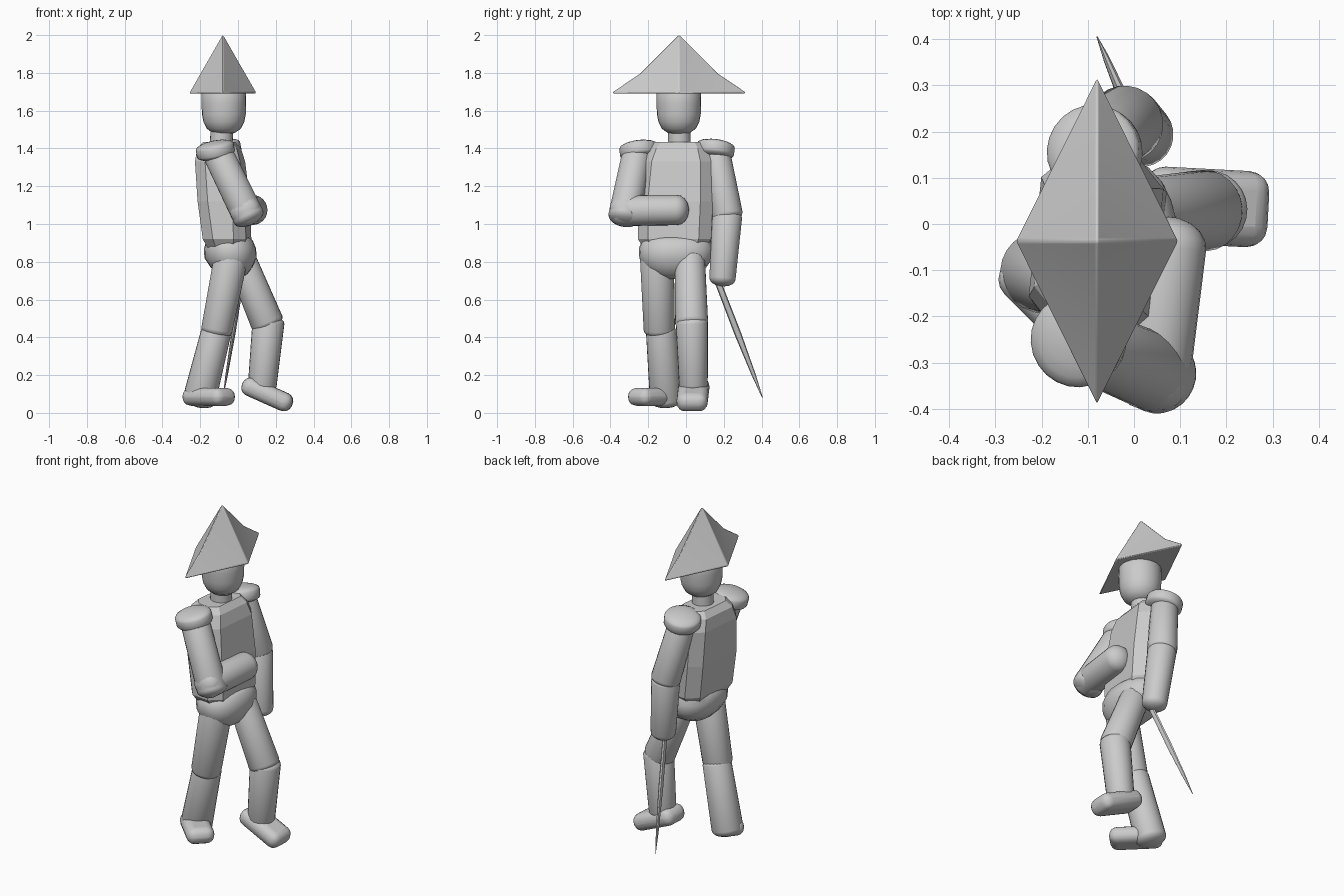
import bpy, math
from mathutils import Vector, Matrix

if "Cube" in bpy.data.objects:
    bpy.data.objects.remove(bpy.data.objects["Cube"])


def finish(name, verts, faces, angle=40, bevel=0, segs=3):
    me = bpy.data.meshes.new(name)
    me.from_pydata([tuple(v) for v in verts], [], faces)
    ob = bpy.data.objects.new(name, me)
    bpy.context.collection.objects.link(ob)
    if bevel:
        m = ob.modifiers.new("bevel", 'BEVEL')
        m.width, m.segments, m.limit_method = bevel, segs, 'ANGLE'
        m.angle_limit = math.radians(20)
    bpy.ops.object.select_all(action='DESELECT')
    ob.select_set(True)
    bpy.context.view_layer.objects.active = ob
    if angle:
        bpy.ops.object.shade_smooth_by_angle(angle=math.radians(angle))
    return ob


def loft(name, rings, **kw):
    """Skin a list of equally long rings, with closed ends."""
    n = len(rings[0])
    faces = [(a * n + i, a * n + (i + 1) % n, (a + 1) * n + (i + 1) % n, (a + 1) * n + i)
             for a in range(len(rings) - 1) for i in range(n)]
    faces += [tuple(reversed(range(n))), tuple(range((len(rings) - 1) * n, len(rings) * n))]
    return finish(name, [v for r in rings for v in r], faces, **kw)


def limb(name, p0, p1, r0, r1, k0=0.5, k1=0.5, sides=24):
    """Tapered round bar from tip p0 to tip p1; k sets how long each rounded end is."""
    p0, p1 = Vector(p0), Vector(p1)
    d = (p1 - p0).normalized()
    rot = d.to_track_quat('Z', 'Y')
    L = (p1 - p0).length
    angs = [math.radians(a) for a in (8, 30, 50, 70, 90)]
    prof = [(r0 * math.sin(a), r0 * k0 * (1 - math.cos(a))) for a in angs]
    prof += [(r1 * math.sin(a), L - r1 * k1 * (1 - math.cos(a))) for a in reversed(angs)]
    rings = []
    for r, t in prof:
        rings.append([p0 + rot @ Vector((r * math.cos(2 * math.pi * i / sides),
                                         r * math.sin(2 * math.pi * i / sides), t))
                      for i in range(sides)])
    return loft(name, rings)


def oval(name, levels, sides=24, power=1.0, **kw):
    """Stack of oval rings: (z, cx, cy, rx, ry)."""
    def s(v):
        return math.copysign(abs(v) ** power, v)
    rings = [[(cx + rx * s(math.cos(2 * math.pi * i / sides)),
               cy + ry * s(math.sin(2 * math.pi * i / sides)), z) for i in range(sides)]
             for z, cx, cy, rx, ry in levels]
    return loft(name, rings, **kw)


def block(name, centre, size, yaw=0, pitch=0, bevel=0.045):
    m = Matrix.Rotation(math.radians(yaw), 3, 'Z') @ Matrix.Rotation(math.radians(pitch), 3, 'Y')
    sx, sy, sz = (s / 2 for s in size)
    base = [(-sx, -sy), (sx, -sy), (sx, sy), (-sx, sy)]
    rings = [[Vector(centre) + m @ Vector((x, y, z)) for x, y in base] for z in (-sz, sz)]
    return loft(name, rings, bevel=bevel, segs=4)


# Hat: diamond plan with flared long tips
hx, hy = -0.08, -0.037
base = [(0.175, 0), (0, 0.352), (-0.175, 0), (0, -0.352)]
hv = [(hx + x, hy + y, z) for z in (1.69, 1.70) for x, y in base]
hv += [(hx, hy, 2.005), (hx, hy + 0.21, 1.795), (hx, hy - 0.21, 1.795)]
hf = [(3, 2, 1, 0)] + [(i, (i + 1) % 4, 4 + (i + 1) % 4, 4 + i) for i in range(4)]
hf += [(8, 4, 9), (8, 9, 6), (8, 6, 10), (8, 10, 4),
       (9, 4, 5), (9, 5, 6), (10, 6, 7), (10, 7, 4)]
finish("hat", hv, hf, angle=30, bevel=0.008, segs=2)

# Head and neck
oval("head", [(z, -0.075, -0.038, r, r) for z, r in
              ((1.475, 0.03), (1.483, 0.06), (1.505, 0.09), (1.54, 0.108), (1.58, 0.116),
               (1.64, 0.118), (1.70, 0.117), (1.74, 0.09))])
oval("neck", [(1.38, -0.09, -0.035, 0.06, 0.06), (1.52, -0.085, -0.035, 0.06, 0.06)])

# Torso: chamfered faceted block, leaning back and turned slightly
yaw = Matrix.Rotation(math.radians(-6), 3, 'Z')
rings = []
for z, cx, cy, a, b, c in ((0.875, -0.055, -0.055, 0.095, 0.165, 0.05),
                           (0.92, -0.058, -0.055, 0.115, 0.195, 0.06),
                           (1.12, -0.075, -0.05, 0.125, 0.20, 0.06),
                           (1.33, -0.095, -0.04, 0.12, 0.19, 0.06),
                           (1.40, -0.10, -0.037, 0.105, 0.165, 0.055),
                           (1.435, -0.10, -0.035, 0.075, 0.13, 0.04)):
    ring = [(a, -b + c), (a, b - c), (a - c, b), (c - a, b),
            (-a, b - c), (-a, c - b), (c - a, -b), (a - c, -b)]
    rings.append([Vector((cx, cy, z)) + yaw @ Vector((x, y, 0)) for x, y in ring])
loft("torso", rings, angle=0)

# Pelvis
oval("pelvis", [(0.93, -0.045, -0.05, 0.10, 0.155), (0.915, -0.045, -0.05, 0.122, 0.182),
                (0.87, -0.042, -0.052, 0.138, 0.198), (0.82, -0.04, -0.052, 0.138, 0.195),
                (0.77, -0.035, -0.058, 0.11, 0.165), (0.735, -0.03, -0.065, 0.08, 0.11),
                (0.71, -0.03, -0.075, 0.035, 0.05)][::-1], power=0.9)

# Shoulder pads
for side, c, ty in (("right", (-0.12, -0.25, 1.39), -0.13), ("left", (-0.085, 0.155, 1.395), 0.13)):
    c, ax = Vector(c), Vector((-0.2, ty, 1)).normalized()
    limb(side + "_shoulder_pad", c - ax * 0.05, c + ax * 0.05, 0.102, 0.102, 0.3, 0.3)

# Right arm, folded across the waist
limb("right_upper_arm", (-0.125, -0.25, 1.41), (0.075, -0.335, 1.0), 0.08, 0.085)
limb("right_forearm", (0.03, -0.405, 1.07), (0.085, 0.015, 1.075), 0.082, 0.08, 0.75, 0.8)

# Left arm, hanging
limb("left_upper_arm", (-0.09, 0.155, 1.40), (-0.01, 0.225, 1.01), 0.075, 0.083)
limb("left_forearm", (-0.02, 0.22, 1.07), (0.02, 0.19, 0.67), 0.08, 0.07, 0.4, 0.6)

# Sword: thin blade narrowing to a point
top, tip = Vector((0.02, 0.17, 0.69)), Vector((-0.08, 0.405, 0.08))
d = (tip - top).normalized()
side = d.cross(Vector((1, 0, 0))).cross(d).normalized()
wide = d.cross(side).normalized()
rings = [[top.lerp(tip, t) + wide * w * math.cos(i * math.pi / 4) + side * w * 0.6 * math.sin(i * math.pi / 4)
          for i in range(8)] for t, w in ((0, 0.017), (0.45, 0.018), (0.8, 0.011), (1, 0.002))]
loft("sword", rings)

# Right leg, trailing
limb("right_thigh", (-0.03, -0.155, 0.86), (-0.12, -0.14, 0.40), 0.09, 0.083)
limb("right_shin", (-0.105, -0.135, 0.47), (-0.215, -0.10, 0.03), 0.08, 0.088)
block("right_foot", (-0.155, -0.168, 0.085), (0.29, 0.155, 0.095), yaw=-45)

# Left leg, stepping forward
limb("left_thigh", (0.0, 0.02, 0.85), (0.17, 0.03, 0.44), 0.08, 0.088)
limb("left_shin", (0.165, 0.03, 0.52), (0.125, 0.04, 0.11), 0.085, 0.076)
block("left_foot", (0.155, 0.037, 0.098), (0.285, 0.165, 0.10), yaw=-3, pitch=24)
